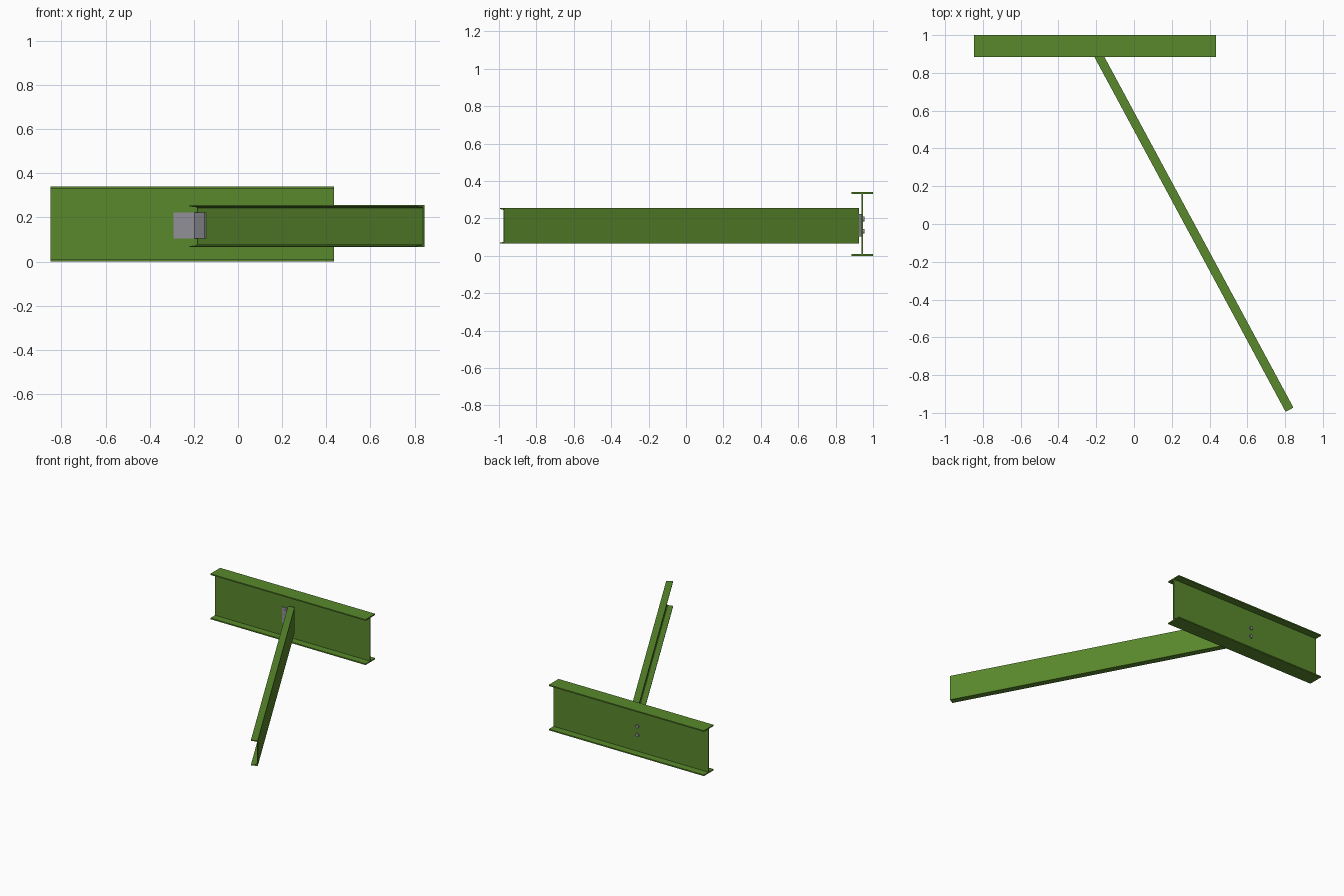
import bpy, bmesh, math
from mathutils import Vector, Matrix

if "Cube" in bpy.data.objects:
    bpy.data.objects.remove(bpy.data.objects["Cube"])


def material(name, color):
    m = bpy.data.materials.new(name)
    m.diffuse_color = color
    m.use_nodes = True
    m.node_tree.nodes["Principled BSDF"].inputs["Base Color"].default_value = m.diffuse_color
    return m


green = material("green_paint", (0.10, 0.25, 0.025, 1))
grey = material("grey_steel", (0.28, 0.28, 0.31, 1))


def extrude(name, profile, origin, u, v, length_vec, mat):
    """Sweep a closed 2D profile (axes u, v) along a straight vector."""
    u, v, d, o = Vector(u), Vector(v), Vector(length_vec), Vector(origin)
    bm = bmesh.new()
    a = [bm.verts.new(o + u * p + v * q) for p, q in profile]
    b = [bm.verts.new(w.co + d) for w in a]
    n = len(a)
    bm.faces.new(a)
    bm.faces.new(b)
    for i in range(n):
        j = (i + 1) % n
        bm.faces.new((a[i], a[j], b[j], b[i]))
    bmesh.ops.recalc_face_normals(bm, faces=bm.faces[:])
    me = bpy.data.meshes.new(name)
    bm.to_mesh(me)
    bm.free()
    ob = bpy.data.objects.new(name, me)
    bpy.context.collection.objects.link(ob)
    me.materials.append(mat)
    return ob


# main I-beam along x
H, FW, FT, WT = 0.34, 0.0575, 0.009, 0.003
half = [(FW, 0), (FW, FT), (WT, FT), (WT, H - FT), (FW, H - FT), (FW, H)]
profile = half + [(-p, q) for p, q in reversed(half)]
WEB_Y = 0.9425
extrude("main_beam", profile, (-0.848, WEB_Y, 0), (0, 1, 0), (0, 0, 1),
        (1.283, 0, 0), green)

# oblique channel with tapered flanges, open towards the front left
near, far = Vector((0.844, -0.972, 0)), Vector((-0.179, 0.926, 0))
run = far - near
axis = run.normalized()
side = Vector((-axis.y, axis.x, 0))      # from web towards flange tips
W, T, Z0, Z1 = 0.047, 0.006, 0.065, 0.255
channel = [(0, Z0), (W, Z0), (W, Z0 + 0.005), (T + 0.004, Z0 + 0.009), (T, Z0 + 0.013),
           (T, Z1 - 0.013), (T + 0.004, Z1 - 0.009), (W, Z1 - 0.005), (W, Z1), (0, Z1)]
extrude("channel_beam", channel, near, side, (0, 0, 1), run, green)

# bent clip plate: one leg on the main web, one on the channel web
PT = 0.006
face_y = WEB_Y - WT
base = near + side * T


def on_line(offset, y):
    p = base + side * offset
    return p + axis * ((y - p.y) / axis.y)


outer = on_line(0, face_y)
inner = on_line(PT, face_y - PT)
tip = outer - axis * 0.1
tip_in = tip + side * PT
clip = [(-0.291, face_y), (outer.x, outer.y), (tip.x, tip.y),
        (tip_in.x, tip_in.y), (inner.x, inner.y), (-0.291, face_y - PT)]
extrude("clip_plate", clip, (0, 0, 0.104), (1, 0, 0), (0, 1, 0), (0, 0, 0.119), grey)

# two bolts through clip plate and main web, with a head on each side
for i, z in enumerate((0.131, 0.196)):
    bm = bmesh.new()
    for y0, y1, r in ((face_y - PT - 0.004, face_y - PT, 0.013),
                      (face_y - PT, WEB_Y + WT, 0.008),
                      (WEB_Y + WT, WEB_Y + WT + 0.008, 0.013)):
        bmesh.ops.create_cone(
            bm, cap_ends=True, segments=24, radius1=r, radius2=r, depth=y1 - y0,
            matrix=Matrix.Translation((-0.261, (y0 + y1) / 2, z))
            @ Matrix.Rotation(math.pi / 2, 4, 'X'))
    me = bpy.data.meshes.new("bolt")
    bm.to_mesh(me)
    bm.free()
    me.materials.append(grey)
    ob = bpy.data.objects.new(f"bolt_{i + 1}", me)
    bpy.context.collection.objects.link(ob)
    bpy.ops.object.select_all(action='DESELECT')
    ob.select_set(True)
    bpy.context.view_layer.objects.active = ob
    bpy.ops.object.shade_smooth_by_angle()
